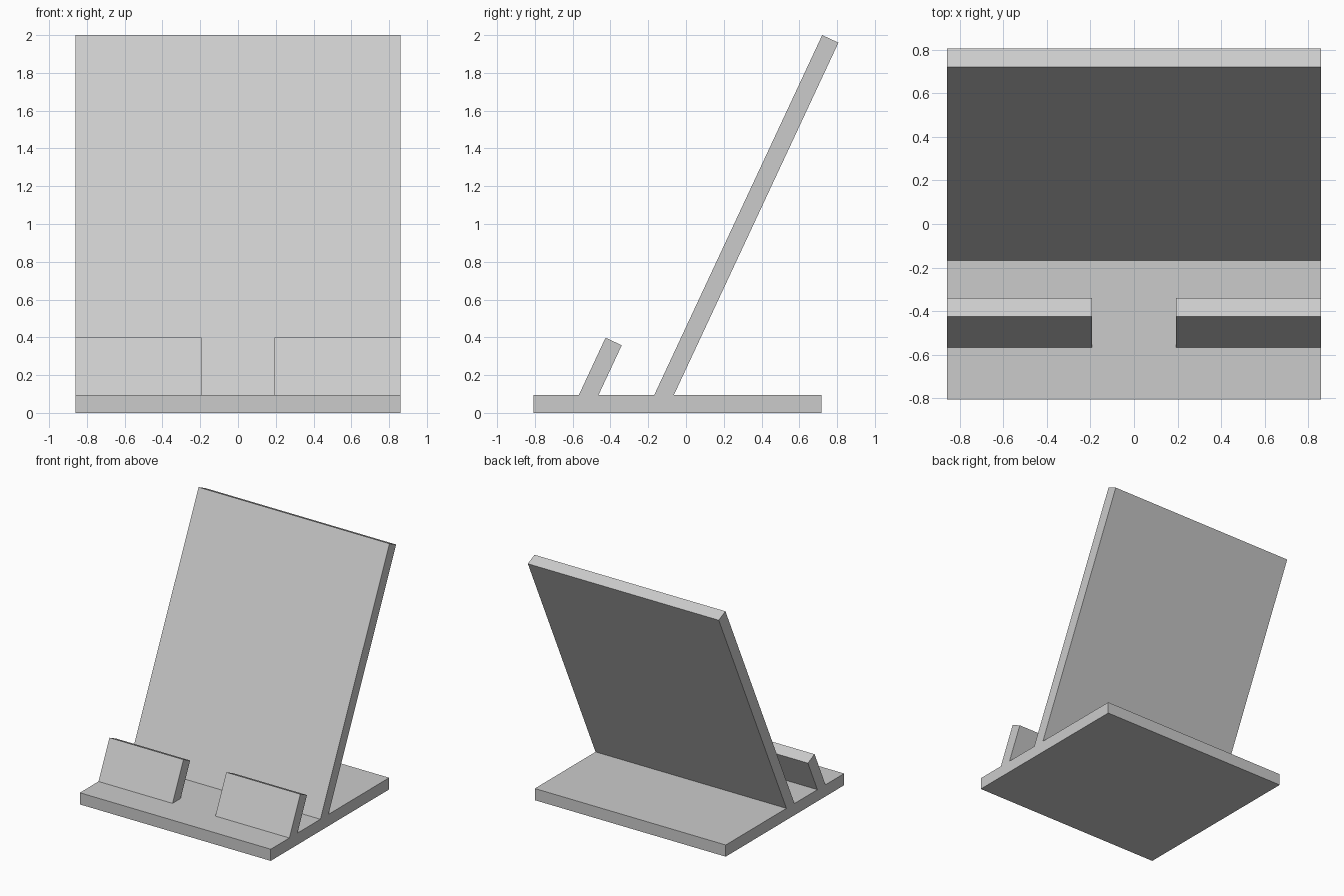
import bpy
import bmesh

cube = bpy.data.objects.get("Cube")
if cube:
    bpy.data.objects.remove(cube, do_unlink=True)

# Single plain grey material
grey = bpy.data.materials.new("plain grey")
grey.use_nodes = True
color = (0.6, 0.6, 0.6, 1.0)
grey.diffuse_color = color
grey.node_tree.nodes["Principled BSDF"].inputs["Base Color"].default_value = color


def extrude_profile(name, profile, x0, x1):
    """Extrude a (y, z) side profile along x from x0 to x1."""
    bm = bmesh.new()
    face = bm.faces.new([bm.verts.new((x0, y, z)) for y, z in profile])
    ext = bmesh.ops.extrude_face_region(bm, geom=[face], use_keep_orig=True)
    moved = [v for v in ext["geom"] if isinstance(v, bmesh.types.BMVert)]
    bmesh.ops.translate(bm, verts=moved, vec=(x1 - x0, 0, 0))
    bmesh.ops.recalc_face_normals(bm, faces=bm.faces)
    mesh = bpy.data.meshes.new(name)
    bm.to_mesh(mesh)
    bm.free()
    mesh.materials.append(grey)
    obj = bpy.data.objects.new(name, mesh)
    bpy.context.collection.objects.link(obj)
    return obj


HALF_WIDTH = 0.86
GAP = 0.193
BASE_TOP = 0.095

# Flat base plate
extrude_profile("base_plate",
                [(-0.807, 0), (0.717, 0), (0.717, BASE_TOP), (-0.807, BASE_TOP)],
                -HALF_WIDTH, HALF_WIDTH)

# Leaning back rest
extrude_profile("back_rest",
                [(-0.168, BASE_TOP), (-0.064, BASE_TOP), (0.807, 1.96), (0.721, 2.0)],
                -HALF_WIDTH, HALF_WIDTH)

# Two leaning front lips with a gap between them
lip = [(-0.567, BASE_TOP), (-0.463, BASE_TOP), (-0.34, 0.358), (-0.426, 0.398)]
for name, side in (("left_front_lip", 1), ("right_front_lip", -1)):
    extrude_profile(name, lip, side * GAP, side * HALF_WIDTH)
